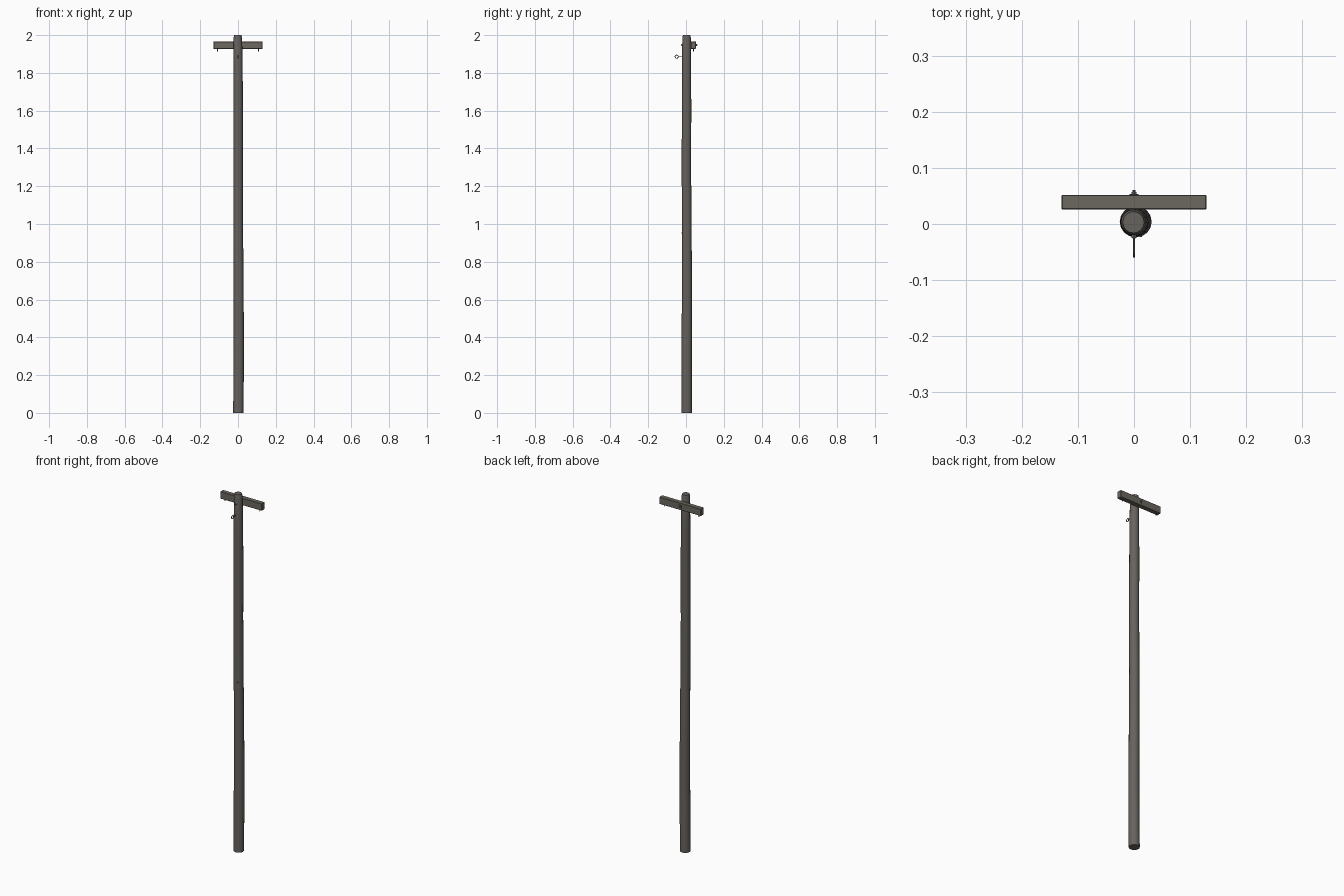
import bpy, bmesh, math
from mathutils import Vector, Matrix

if "Cube" in bpy.data.objects:
    bpy.data.objects.remove(bpy.data.objects["Cube"])


def material(name, rgb):
    m = bpy.data.materials.new(name)
    m.diffuse_color = (*rgb, 1)
    m.use_nodes = True
    m.node_tree.nodes["Principled BSDF"].inputs["Base Color"].default_value = m.diffuse_color
    return m


POLE = material("weathered pole wood", (0.135, 0.125, 0.112))
ARM = material("crossarm wood", (0.15, 0.135, 0.115))
METAL = material("dull metal", (0.12, 0.12, 0.12))


def finish(name, bm, mat, smooth=True):
    bmesh.ops.recalc_face_normals(bm, faces=bm.faces)
    me = bpy.data.meshes.new(name)
    bm.to_mesh(me)
    bm.free()
    me.materials.append(mat)
    ob = bpy.data.objects.new(name, me)
    bpy.context.collection.objects.link(ob)
    if smooth:
        bpy.context.view_layer.objects.active = ob
        ob.select_set(True)
        bpy.ops.object.shade_smooth_by_angle(angle=math.radians(35))
        ob.select_set(False)
    return ob


def rod(name, a, b, r, mat=METAL, sides=10):
    a, b = Vector(a), Vector(b)
    bm = bmesh.new()
    rot = (b - a).to_track_quat('Z', 'Y').to_matrix().to_4x4()
    bmesh.ops.create_cone(bm, cap_ends=True, segments=sides, radius1=r, radius2=r,
                          depth=(b - a).length, matrix=Matrix.Translation((a + b) / 2) @ rot)
    return finish(name, bm, mat)


def box(name, lo, hi, mat, bevel=0.0):
    lo, hi = Vector(lo), Vector(hi)
    bm = bmesh.new()
    bmesh.ops.create_cube(bm, size=1, matrix=Matrix.Translation((lo + hi) / 2)
                          @ Matrix.Diagonal((*(hi - lo), 1)))
    if bevel:
        bmesh.ops.bevel(bm, geom=bm.edges[:], offset=bevel, segments=1, affect='EDGES')
    return finish(name, bm, mat, False)


# Slightly crooked, tapering pole: z, centre x, centre y, radius
RINGS = [(0, .002, .004, .0275), (.35, .004, .004, .0275), (.7, .003, .005, .0265),
         (1.0, .001, .004, .0255), (1.3, .001, .002, .025), (1.6, .001, .003, .025),
         (1.84, .0005, .003, .0242), (1.985, -.001, .003, .0225), (2.0, -.001, .003, .019)]
SIDES = 16
bm = bmesh.new()
loops = []
for z, cx, cy, r in RINGS:
    loops.append([bm.verts.new((cx + r * math.cos(k * math.tau / SIDES),
                                cy + r * math.sin(k * math.tau / SIDES), z))
                  for k in range(SIDES)])
for lo, hi in zip(loops, loops[1:]):
    for k in range(SIDES):
        n = (k + 1) % SIDES
        bm.faces.new((lo[k], lo[n], hi[n], hi[k]))
bm.faces.new(loops[0][::-1])
bm.faces.new(loops[-1])
finish("pole", bm, POLE)

# Crossarm on the back of the pole
box("crossarm", (-.129, .026, 1.927), (.129, .052, 1.966), ARM, .0012)

# Through bolt with washers and nut
rod("through_bolt", (0, -.026, 1.947), (0, .061, 1.947), .0026)
rod("bolt_head", (0, -.025, 1.947), (0, -.020, 1.947), .0055, sides=6)
box("back_washer", (-.008, .052, 1.939), (.008, .0535, 1.955), METAL)
rod("bolt_nut", (0, .0535, 1.947), (0, .057, 1.947), .005, sides=6)

# Small pins hanging under the crossarm ends
for side, label in ((-1, "left"), (1, "right")):
    rod(label + "_pin", (side * .108, .039, 1.914), (side * .108, .039, 1.930), .0022)

# Eye bolt on the front: shank and ring
rod("eye_shank", (0, -.041, 1.886), (0, -.018, 1.886), .002)
bpy.ops.mesh.primitive_torus_add(major_segments=20, minor_segments=8, major_radius=.0085,
                                 minor_radius=.002, location=(0, -.0495, 1.886),
                                 rotation=(0, math.pi / 2, 0))
ring = bpy.context.object
ring.name = "eye_ring"
ring.data.materials.append(METAL)
bpy.ops.object.shade_smooth_by_angle()
ring.select_set(False)

# Nail in the front of the pole
rod("pole_nail", (.012, -.023, .952), (.012, -.016, .952), .0025)
